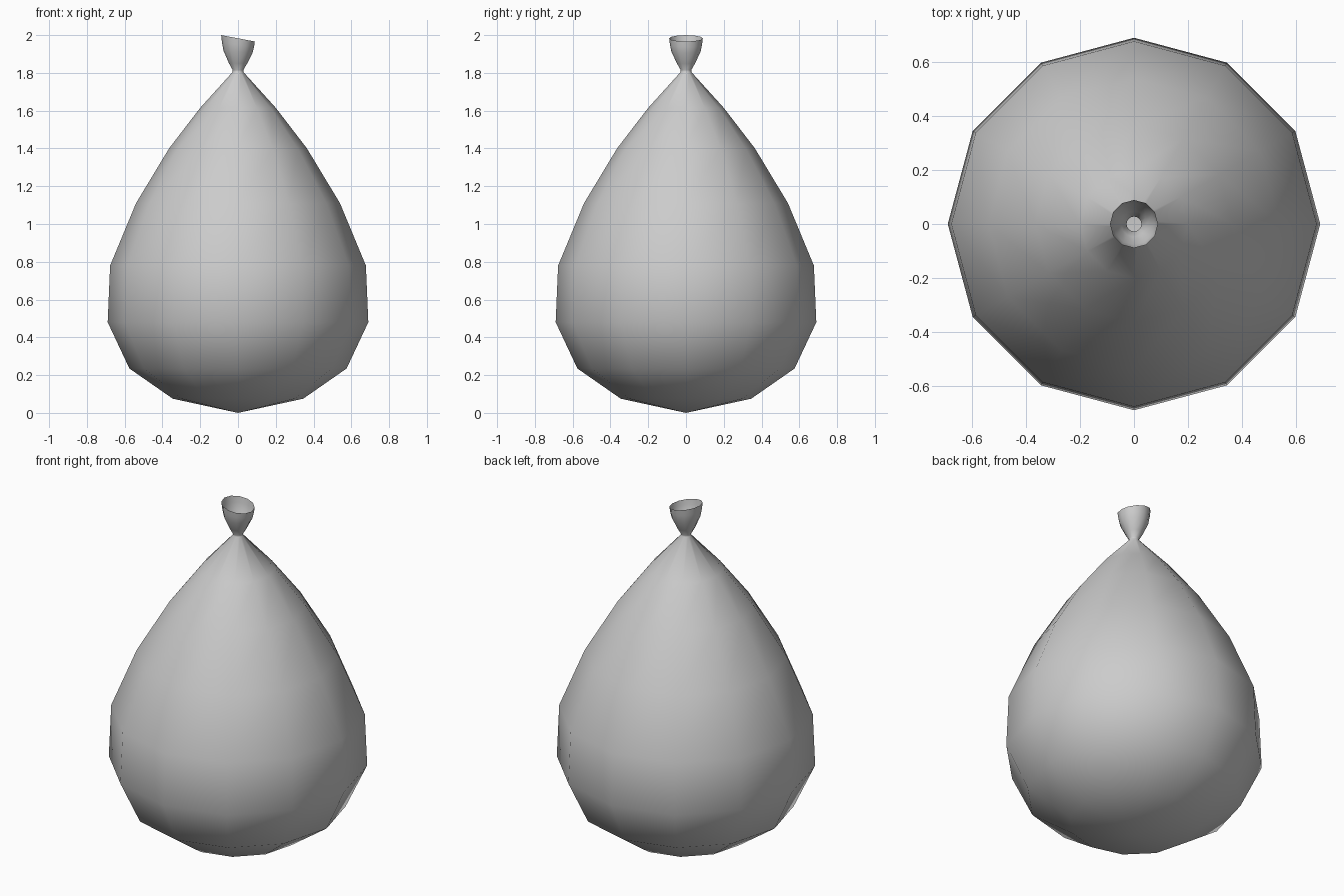
import bpy, bmesh, math

if "Cube" in bpy.data.objects:
    bpy.data.objects.remove(bpy.data.objects["Cube"])

SIDES = 12


def lathe(name, profile, tilt=None):
    """Revolve (radius, z[, tilt]) points around z; a zero radius makes a pole."""
    bm = bmesh.new()
    rings = []
    for r, z, tilt in profile:
        if r == 0:
            rings.append([bm.verts.new((0, 0, z))] * SIDES)
            continue
        ring = []
        for i in range(SIDES):
            a = 2 * math.pi * i / SIDES
            x, y = r * math.cos(a), r * math.sin(a)
            ring.append(bm.verts.new((x, y, z - tilt * x)))
        rings.append(ring)
    for lo, hi in zip(rings, rings[1:]):
        for i in range(SIDES):
            j = (i + 1) % SIDES
            quad = [lo[i], lo[j], hi[j], hi[i]]
            bm.faces.new(list(dict.fromkeys(quad)))
    for f in bm.faces:
        f.smooth = True
    mesh = bpy.data.meshes.new(name)
    bm.to_mesh(mesh)
    bm.free()
    obj = bpy.data.objects.new(name, mesh)
    bpy.context.collection.objects.link(obj)
    return obj


# Teardrop bag, pinched neck and flared open mouth with a slanted rim
lathe("tied_bag", [
    (0, 0.0, 0), (0.345, 0.075, 0), (0.575, 0.235, 0), (0.69, 0.48, 0),
    (0.677, 0.78, 0), (0.54, 1.11, 0), (0.365, 1.40, 0), (0.20, 1.615, 0),
    (0.028, 1.805, 0), (0.028, 1.815, 0), (0.048, 1.85, 0.02),
    (0.077, 1.912, 0.08), (0.085, 1.95, 0.15), (0.089, 1.983, 0.19),
])
